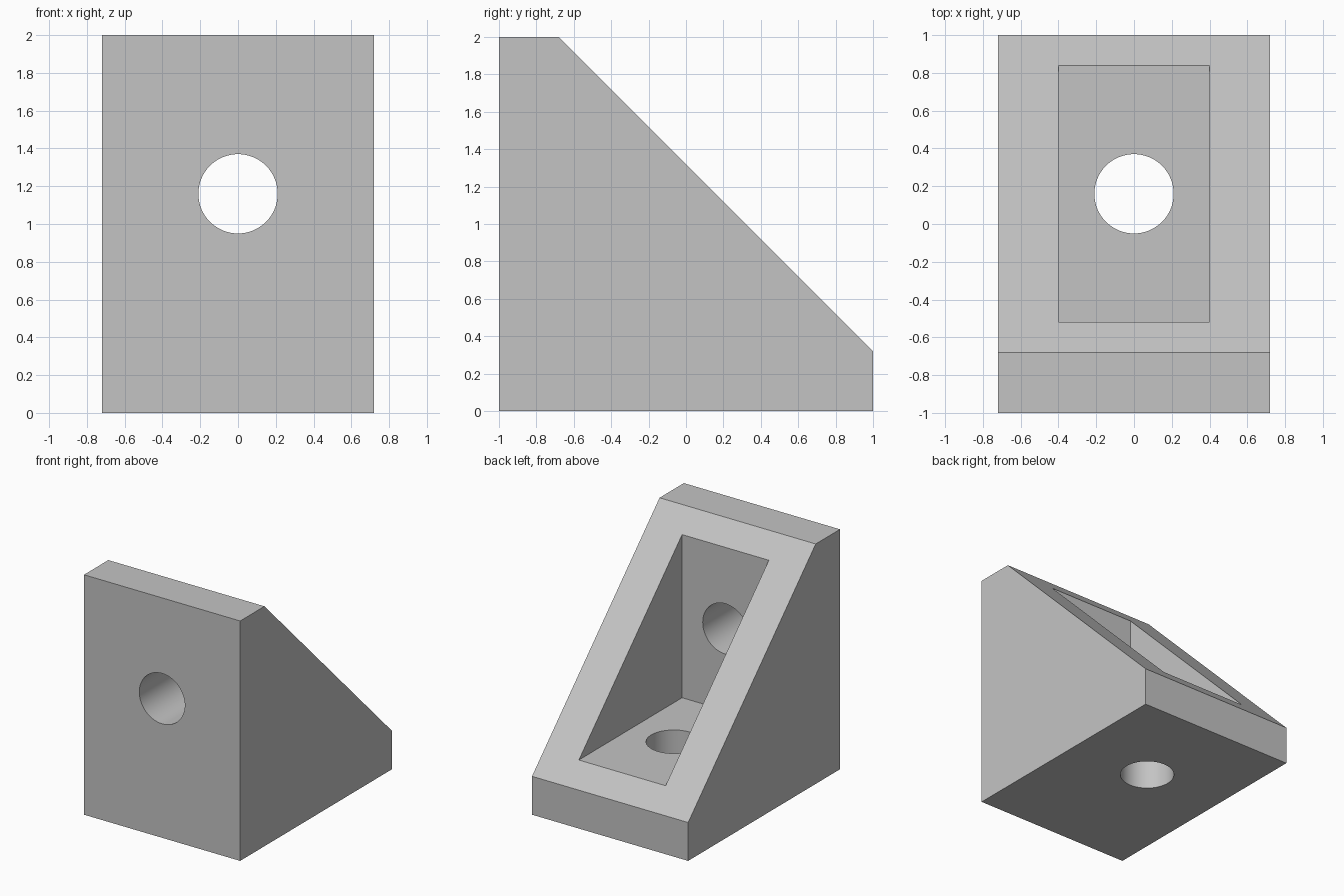
import bpy
import bmesh
from math import radians
from mathutils import Matrix, Vector

default = bpy.data.objects.get("Cube")
if default:
    bpy.data.objects.remove(default, do_unlink=True)

HALF_WIDTH = 0.72
WALL = 0.48
HOLE_RADIUS = 0.21

grey = bpy.data.materials.new("plain grey")
grey.use_nodes = True
colour = (0.55, 0.55, 0.55, 1)
grey.diffuse_color = colour
grey.node_tree.nodes["Principled BSDF"].inputs["Base Color"].default_value = colour


def add_prism(name, profile, half_width):
    """Extrude a closed (y, z) profile evenly along x."""
    bm = bmesh.new()
    face = bm.faces.new([bm.verts.new((-half_width, y, z)) for y, z in profile])
    side = bmesh.ops.extrude_face_region(bm, geom=[face])
    moved = [v for v in side["geom"] if isinstance(v, bmesh.types.BMVert)]
    bmesh.ops.translate(bm, verts=moved, vec=(2 * half_width, 0, 0))
    return finish(name, bm)


def add_drill(name, centre, axis):
    """Long round cutter along the given axis."""
    bm = bmesh.new()
    turn = Vector((0, 0, 1)).rotation_difference(Vector(axis)).to_matrix().to_4x4()
    bmesh.ops.create_cone(bm, cap_ends=True, segments=64, radius1=HOLE_RADIUS,
                          radius2=HOLE_RADIUS, depth=1.0,
                          matrix=Matrix.Translation(centre) @ turn)
    return finish(name, bm)


def finish(name, bm):
    bmesh.ops.recalc_face_normals(bm, faces=bm.faces)
    mesh = bpy.data.meshes.new(name)
    bm.to_mesh(mesh)
    bm.free()
    mesh.materials.append(grey)
    obj = bpy.data.objects.new(name, mesh)
    bpy.context.scene.collection.objects.link(obj)
    return obj


# Wedge-shaped bracket body
bracket = add_prism("corner_bracket", [(-1, 0), (1, 0), (1, 0.32), (-0.68, 2), (-1, 2)],
                    HALF_WIDTH)

# Pocket between the two cheeks, then one bolt hole in each plate
inner = WALL - 1
cutters = [
    add_prism("pocket_cutter", [(inner, WALL), (2, WALL), (2, 3), (inner, 3)], 0.4),
    add_drill("wall_hole_cutter", (0, -0.9, 1.16), (0, 1, 0)),
    add_drill("floor_hole_cutter", (0, 0.16, 0.1), (0, 0, 1)),
]

bpy.ops.object.select_all(action="DESELECT")
bpy.context.view_layer.objects.active = bracket
bracket.select_set(True)
for cutter in cutters:
    cutter.hide_render = True
    cut = bracket.modifiers.new(cutter.name, "BOOLEAN")
    cut.operation = "DIFFERENCE"
    cut.solver = "EXACT"
    cut.object = cutter
    bpy.ops.object.modifier_apply(modifier=cut.name)
for cutter in cutters:
    bpy.data.objects.remove(cutter, do_unlink=True)

# Smooth bores, crisp edges
bpy.ops.object.shade_smooth_by_angle(angle=radians(30))
